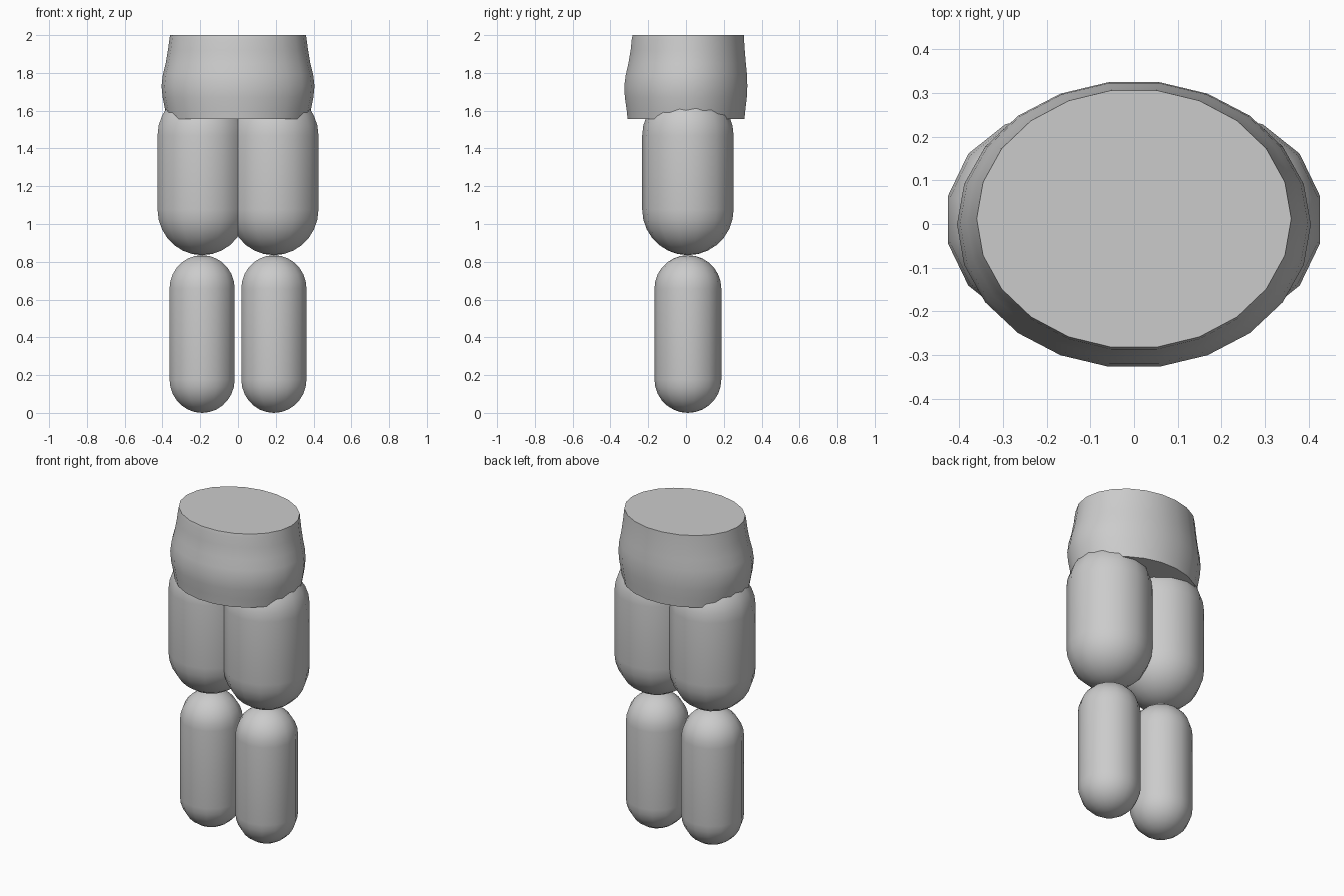
import bpy, bmesh
from math import sin, cos, pi

if "Cube" in bpy.data.objects:
    bpy.data.objects.remove(bpy.data.objects["Cube"])


def loft(name, rings, sides, phase, centre_x=0.0):
    """Skin stacked elliptical rings (z, rx, ry, cy) and cap both ends."""
    bm = bmesh.new()
    loops = []
    for z, rx, ry, cy in rings:
        angles = [2 * pi * (i + phase) / sides for i in range(sides)]
        loops.append([bm.verts.new((centre_x + rx * cos(a), cy + ry * sin(a), z))
                      for a in angles])
    for low, high in zip(loops, loops[1:]):
        for i in range(sides):
            j = (i + 1) % sides
            bm.faces.new((low[i], low[j], high[j], high[i]))
    bm.faces.new(loops[0][::-1])
    bm.faces.new(loops[-1])
    bmesh.ops.remove_doubles(bm, verts=bm.verts, dist=1e-5)
    bmesh.ops.recalc_face_normals(bm, faces=bm.faces)
    mesh = bpy.data.meshes.new(name)
    bm.to_mesh(mesh)
    bm.free()
    obj = bpy.data.objects.new(name, mesh)
    bpy.context.collection.objects.link(obj)
    bpy.ops.object.select_all(action='DESELECT')
    obj.select_set(True)
    bpy.context.view_layer.objects.active = obj
    bpy.ops.object.shade_smooth_by_angle(angle=0.7)
    return obj


def capsule(name, x, y, bottom, top, r, steps=7):
    """Upright capsule with a corner pointing to the front and back."""
    arc = [(pi / 2) * k / steps for k in range(steps + 1)]
    rings = [(bottom + r - r * cos(a), r * sin(a), r * sin(a), y) for a in arc]
    rings += [(top - r + r * cos(a), r * sin(a), r * sin(a), y) for a in arc[::-1]]
    loft(name, rings, 14, 0.5, x)


# Hips: an oval band that bulges at the middle
loft("hips", [
    (1.555, 0.375, 0.312, 0.0),
    (1.61, 0.387, 0.318, 0.0),
    (1.67, 0.399, 0.326, -0.001),
    (1.73, 0.405, 0.329, -0.001),
    (1.79, 0.398, 0.324, 0.002),
    (1.85, 0.383, 0.314, 0.006),
    (1.92, 0.371, 0.305, 0.009),
    (1.98, 0.363, 0.300, 0.010),
    (2.0, 0.360, 0.297, 0.012),
], 22, 0.0)

# Legs: a thick thigh over a thinner shin on each side
for side, x in (("left", 0.19), ("right", -0.19)):
    capsule(side + "_thigh", x, 0.01, 0.835, 1.71, 0.242)
    capsule(side + "_shin", x, 0.01, 0.0, 0.835, 0.177)
